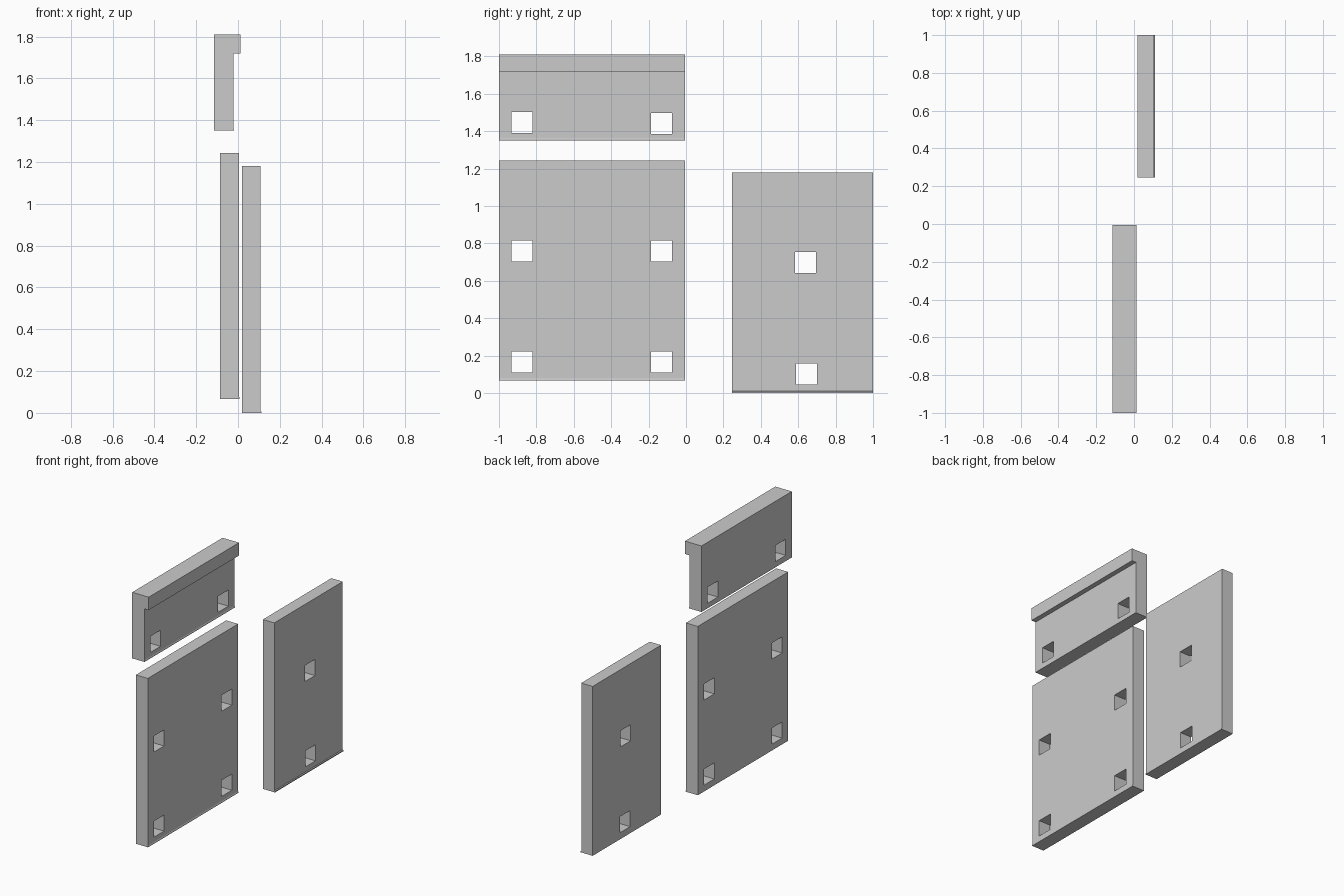
import bpy, bmesh

if "Cube" in bpy.data.objects:
    bpy.data.objects.remove(bpy.data.objects["Cube"])


def extrude_profile(name, profile, y0, y1):
    """Solid made from an (x, z) outline swept from y0 to y1."""
    bm = bmesh.new()
    face = bm.faces.new([bm.verts.new((x, y0, z)) for x, z in profile])
    new = bmesh.ops.extrude_face_region(bm, geom=[face])["geom"]
    bmesh.ops.translate(bm, vec=(0, y1 - y0, 0),
                        verts=[g for g in new if isinstance(g, bmesh.types.BMVert)])
    bmesh.ops.recalc_face_normals(bm, faces=bm.faces)
    mesh = bpy.data.meshes.new(name)
    bm.to_mesh(mesh)
    bm.free()
    obj = bpy.data.objects.new(name, mesh)
    bpy.context.collection.objects.link(obj)
    return obj


def punch(obj, centres, size=0.112):
    """Cut square through-holes centred at (y, z)."""
    h = size / 2
    for y, z in centres:
        cutter = extrude_profile("hole_cutter", [(-0.4, z - h), (0.4, z - h),
                                                 (0.4, z + h), (-0.4, z + h)], y - h, y + h)
        mod = obj.modifiers.new("hole", "BOOLEAN")
        mod.operation = "DIFFERENCE"
        mod.solver = "EXACT"
        mod.object = cutter
        bpy.context.view_layer.objects.active = obj
        bpy.ops.object.modifier_apply(modifier=mod.name)
        bpy.data.objects.remove(cutter, do_unlink=True)


def plate_profile(x0, x1, z0, z1, flare):
    """Flat plate with a thin flared strip along its bottom edge."""
    return [(x0, z0), (x1 + flare, z0), (x1 + flare, z0 + 0.007),
            (x1, z0 + 0.011), (x1, z1), (x0, z1)]


# Large plate with four holes
large = extrude_profile("large_plate", plate_profile(-0.087, 0.005, 0.066, 1.242, 0.002),
                        -1.0, -0.006)
punch(large, [(y, z) for y in (-0.877, -0.131) for z in (0.166, 0.759)])

# Narrow plate with two holes
narrow = extrude_profile("narrow_plate", plate_profile(0.019, 0.107, 0.0, 1.18, 0.005),
                         0.247, 1.0)
punch(narrow, [(0.639, 0.698), (0.644, 0.102)])

# Hooked top plate with overhanging lip
hook = extrude_profile("hooked_plate", [(-0.115, 1.35), (-0.02, 1.35), (-0.02, 1.357),
                                        (-0.022, 1.361), (-0.022, 1.72), (0.012, 1.72),
                                        (0.012, 1.81), (-0.115, 1.81)], -1.0, -0.006)
punch(hook, [(-0.877, 1.446), (-0.131, 1.441)])
